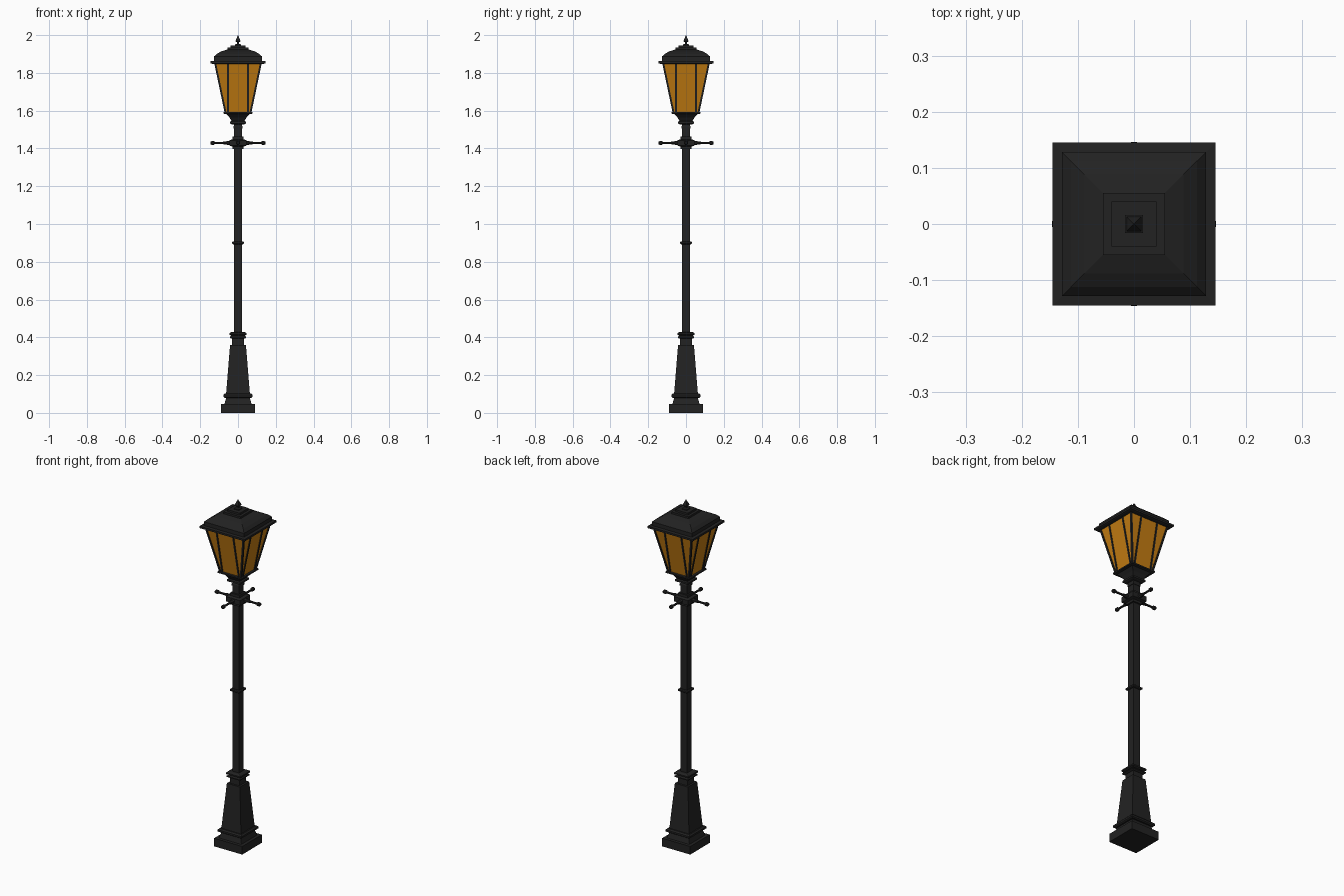
import bpy, bmesh, math
from mathutils import Matrix, Vector

if "Cube" in bpy.data.objects:
    bpy.data.objects.remove(bpy.data.objects["Cube"])

def material(name, rgb):
    m = bpy.data.materials.new(name)
    m.diffuse_color = (*rgb, 1)
    m.use_nodes = True
    m.node_tree.nodes["Principled BSDF"].inputs["Base Color"].default_value = m.diffuse_color
    return m

IRON = material("black_iron", (0.016, 0.016, 0.016))
AMBER = material("amber_glass", (0.56, 0.205, 0.006))

def finish(name, bm, mat):
    bmesh.ops.recalc_face_normals(bm, faces=bm.faces[:])
    me = bpy.data.meshes.new(name)
    bm.to_mesh(me)
    bm.free()
    me.materials.append(mat)
    ob = bpy.data.objects.new(name, me)
    bpy.context.collection.objects.link(ob)
    return ob

def loft(bm, rings, caps=True):
    """Skin a list of equal-length point rings."""
    vs = [[bm.verts.new(p) for p in r] for r in rings]
    n = len(vs[0])
    for a, b in zip(vs, vs[1:]):
        for i in range(n):
            j = (i + 1) % n
            bm.faces.new((a[i], a[j], b[j], b[i]))
    if caps:
        bm.faces.new(vs[0])
        bm.faces.new(vs[-1])

def square(h, z, cx=0, cy=0):
    return [(cx + sx * h, cy + sy * h, z) for sx, sy in ((-1, -1), (1, -1), (1, 1), (-1, 1))]

def square_turned(name, profile, mat=IRON, caps=True):
    """Square-section part from a (half width, height) profile."""
    bm = bmesh.new()
    loft(bm, [square(h, z) for h, z in profile], caps)
    return finish(name, bm, mat)

# Foot, tapered pedestal and neck mouldings
square_turned("base", [(.09, 0), (.09, .047), (.072, .047), (.062, .08)])
square_turned("base_ring", [(.07, .08), (.077, .085), (.077, .095), (.07, .102)])
square_turned("pedestal", [(.063, .1), (.042, .36)])
square_turned("pedestal_neck", [(.031, .36), (.031, .395)])
square_turned("neck_ring_lower", [(.036, .393), (.043, .397), (.043, .403), (.036, .409)])
square_turned("neck_ring_upper", [(.036, .409), (.046, .414), (.046, .422), (.036, .428)])

# Pole with mid ring
square_turned("pole", [(.021, .42), (.021, 1.53)])
square_turned("pole_ring", [(.026, .892), (.031, .896), (.031, .904), (.026, .908)])

# Ladder-bar collar and four knobbed arms
square_turned("arm_collar", [(.03, 1.397), (.03, 1.41), (.046, 1.415), (.046, 1.443),
                             (.03, 1.448), (.03, 1.463)])
bm = bmesh.new()
arm = [(.013, .04), (.010, .06), (.006, .085), (.006, .122), (.011, .127), (.011, .14), (.006, .146)]
for k in range(4):
    rot = Matrix.Rotation(k * math.pi / 2, 4, 'Z')
    loft(bm, [[rot @ Vector((d, r * math.cos(a), 1.429 + r * math.sin(a)))
               for a in [i * math.pi / 4 + math.pi / 8 for i in range(8)]] for r, d in arm])
finish("ladder_arms", bm, IRON)

# Lantern cup
square_turned("pole_cap", [(.024, 1.505), (.024, 1.515), (.021, 1.52)])
square_turned("lantern_cup", [(.034, 1.528), (.042, 1.532), (.042, 1.542), (.034, 1.546),
                              (.046, 1.565), (.062, 1.582), (.077, 1.584), (.077, 1.592), (.066, 1.594)])

# Glass and its frame bars
ZB, ZT, HB, HT = 1.59, 1.852, .066, .121
square_turned("lantern_glass", [(HB, ZB), (HT, ZT)], AMBER, caps=False)
bm = bmesh.new()
for k in range(4):
    rot = Matrix.Rotation(k * math.pi / 2, 4, 'Z')
    def bar(x0, x1, r):
        loft(bm, [[rot @ Vector(p) for p in square(r, z, x, -h)]
                  for x, h, z in ((x0, HB, ZB), (x1, HT, ZT))])
    bar(-HB, -HT, .005)
    bar(-.053, -.053, .0045)
    bar(.053, .053, .0045)
finish("lantern_bars", bm, IRON)

# Roof
square_turned("roof_eave", [(.138, 1.848), (.145, 1.851), (.145, 1.862), (.128, 1.864)])
square_turned("roof", [(.128, 1.862), (.128, 1.886), (.112, 1.901), (.088, 1.914), (.055, 1.924)])
square_turned("roof_step_lower", [(.055, 1.922), (.055, 1.935)])
square_turned("roof_step_upper", [(.04, 1.935), (.04, 1.946)])
square_turned("finial", [(.016, 1.945), (.016, 1.951), (.006, 1.954), (.006, 1.962),
                         (.013, 1.968), (.011, 1.976), (.0005, 2.0)])
